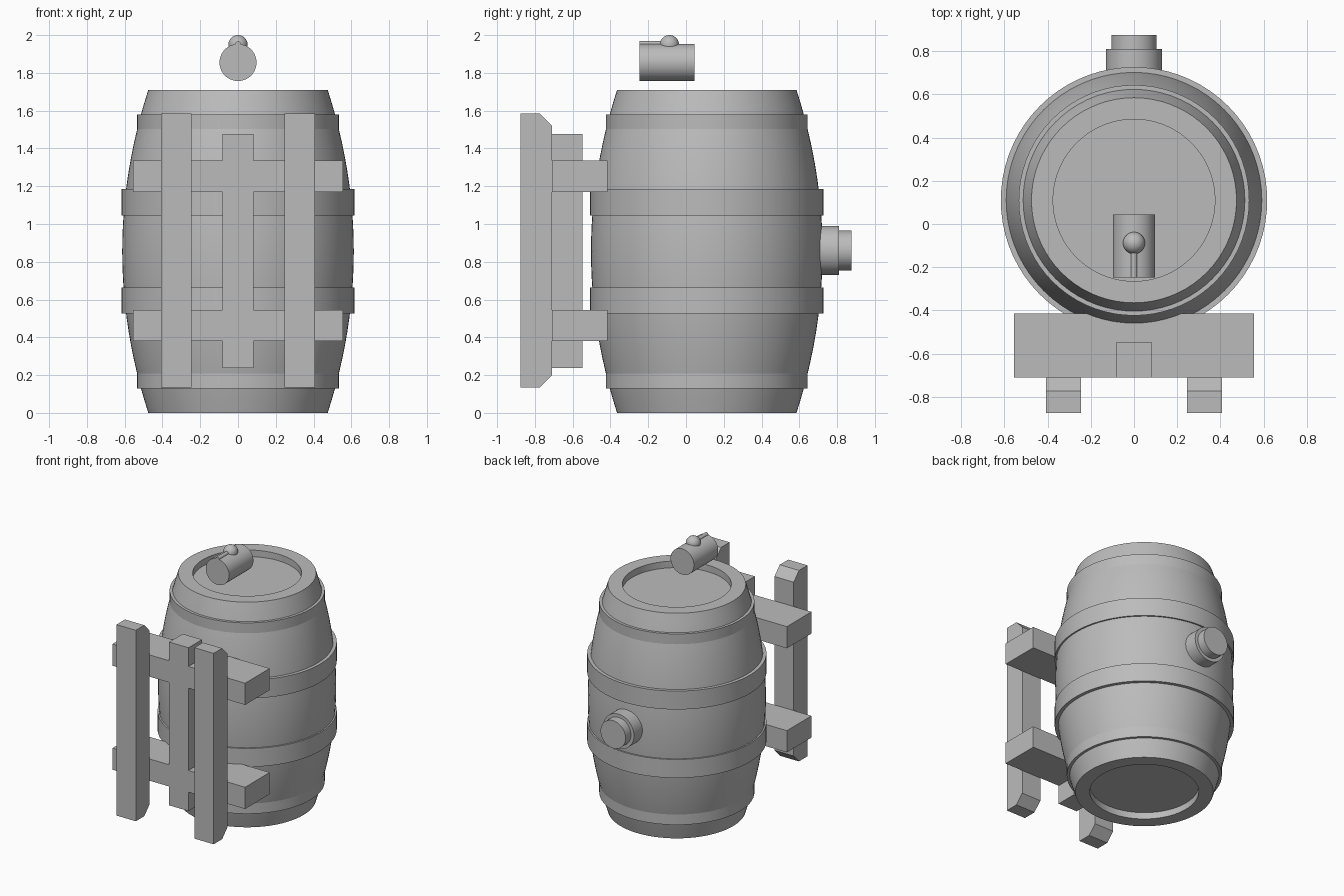
import bpy, bmesh, math
from mathutils import Matrix, Vector

cube = bpy.data.objects.get("Cube")
if cube:
    bpy.data.objects.remove(cube, do_unlink=True)

grey = bpy.data.materials.new("plain grey")
grey.use_nodes = True
colour = (0.5, 0.5, 0.5, 1)
grey.diffuse_color = colour
grey.node_tree.nodes["Principled BSDF"].inputs["Base Color"].default_value = colour

AXIS_Y = 0.11      # barrel centre line
HEIGHT = 1.71
MID = HEIGHT / 2


def finish(name, bm, smooth=False):
    bmesh.ops.recalc_face_normals(bm, faces=bm.faces)
    mesh = bpy.data.meshes.new(name)
    bm.to_mesh(mesh)
    bm.free()
    mesh.materials.append(grey)
    obj = bpy.data.objects.new(name, mesh)
    bpy.context.collection.objects.link(obj)
    if smooth:
        bpy.ops.object.select_all(action='DESELECT')
        obj.select_set(True)
        bpy.context.view_layer.objects.active = obj
        bpy.ops.object.shade_smooth_by_angle(angle=math.radians(30))
    return obj


def lathe(name, profile, matrix, closed=False, steps=72):
    """Spin an (radius, height) profile about z, then place it."""
    bm = bmesh.new()
    verts = [bm.verts.new((r, 0, z)) for r, z in profile]
    edges = [bm.edges.new(pair) for pair in zip(verts, verts[1:])]
    if closed:
        edges.append(bm.edges.new((verts[-1], verts[0])))
    bmesh.ops.spin(bm, geom=verts + edges, cent=(0, 0, 0), axis=(0, 0, 1),
                   angle=math.tau, steps=steps)
    bmesh.ops.remove_doubles(bm, verts=bm.verts, dist=0.0001)
    bm.transform(matrix)
    return finish(name, bm, True)


def prism(name, outline, x0, x1):
    """Extrude a (y, z) outline from x0 to x1."""
    bm = bmesh.new()
    face = bm.faces.new([bm.verts.new((x0, y, z)) for y, z in outline])
    ext = bmesh.ops.extrude_face_region(bm, geom=[face])
    moved = [v for v in ext["geom"] if isinstance(v, bmesh.types.BMVert)]
    bmesh.ops.translate(bm, vec=Vector((x1 - x0, 0, 0)), verts=moved)
    return finish(name, bm)


def block(name, x, y0, y1, z0, z1):
    return prism(name, [(y0, z0), (y1, z0), (y1, z1), (y0, z1)], -x, x)


def rod(name, radius, y0, y1, z, steps=48):
    """Solid cylinder lying along y."""
    place = Matrix.Translation((0, y0, z)) @ Matrix.Rotation(-math.pi / 2, 4, 'X')
    length = y1 - y0
    return lathe(name, [(0, 0), (radius, 0), (radius, length), (0, length)], place, steps=steps)


# Bulging barrel with a recessed head at each end
stand = Matrix.Translation((0, AXIS_Y, 0))
staves = []
for i in range(25):
    t = 2 * i / 24 - 1
    staves.append((0.613 - 0.138 * t * t, MID + MID * t))
recess = 0.05
lathe("barrel", [(0, recess), (0.375, recess), (0.375, 0)] + staves
      + [(0.375, HEIGHT), (0.375, HEIGHT - recess), (0, HEIGHT - recess)], stand)

# Hoops, mirrored about the middle
for side, flip in (("lower", False), ("upper", True)):
    for kind, radius, z0, z1 in (("end", 0.534, 0.13, 0.21), ("middle", 0.617, 0.525, 0.665)):
        if flip:
            z0, z1 = HEIGHT - z1, HEIGHT - z0
        lathe(f"{side}_{kind}_hoop",
              [(radius - 0.05, z0), (radius, z0), (radius, z1), (radius - 0.05, z1)],
              stand, closed=True)

# Stepped bung on the back
rod("bung_collar", 0.13, 0.68, 0.81, 0.86)
rod("bung_plug", 0.105, 0.80, 0.875, 0.86)

# Small cylinder with knob and pin above the lid
rod("floating_cylinder", 0.098, -0.247, 0.045, 1.855)
rod("pin", 0.015, -0.247, -0.09, 1.953, steps=16)
bm = bmesh.new()
bmesh.ops.create_uvsphere(bm, u_segments=32, v_segments=16, radius=0.051,
                          matrix=Matrix.Translation((0, -0.088, 1.949)))
finish("knob", bm, True)

# Front frame: cross rails, centre post, chamfered outer posts
block("lower_rail", 0.557, -0.71, -0.415, 0.38, 0.545)
block("upper_rail", 0.557, -0.71, -0.415, 1.17, 1.335)
block("centre_post", 0.081, -0.71, -0.547, 0.237, 1.477)
post = [(-0.875, 0.135), (-0.773, 0.135), (-0.71, 0.2),
        (-0.71, 1.52), (-0.773, 1.585), (-0.875, 1.585)]
prism("left_post", post, 0.246, 0.408)
prism("right_post", post, -0.408, -0.246)
